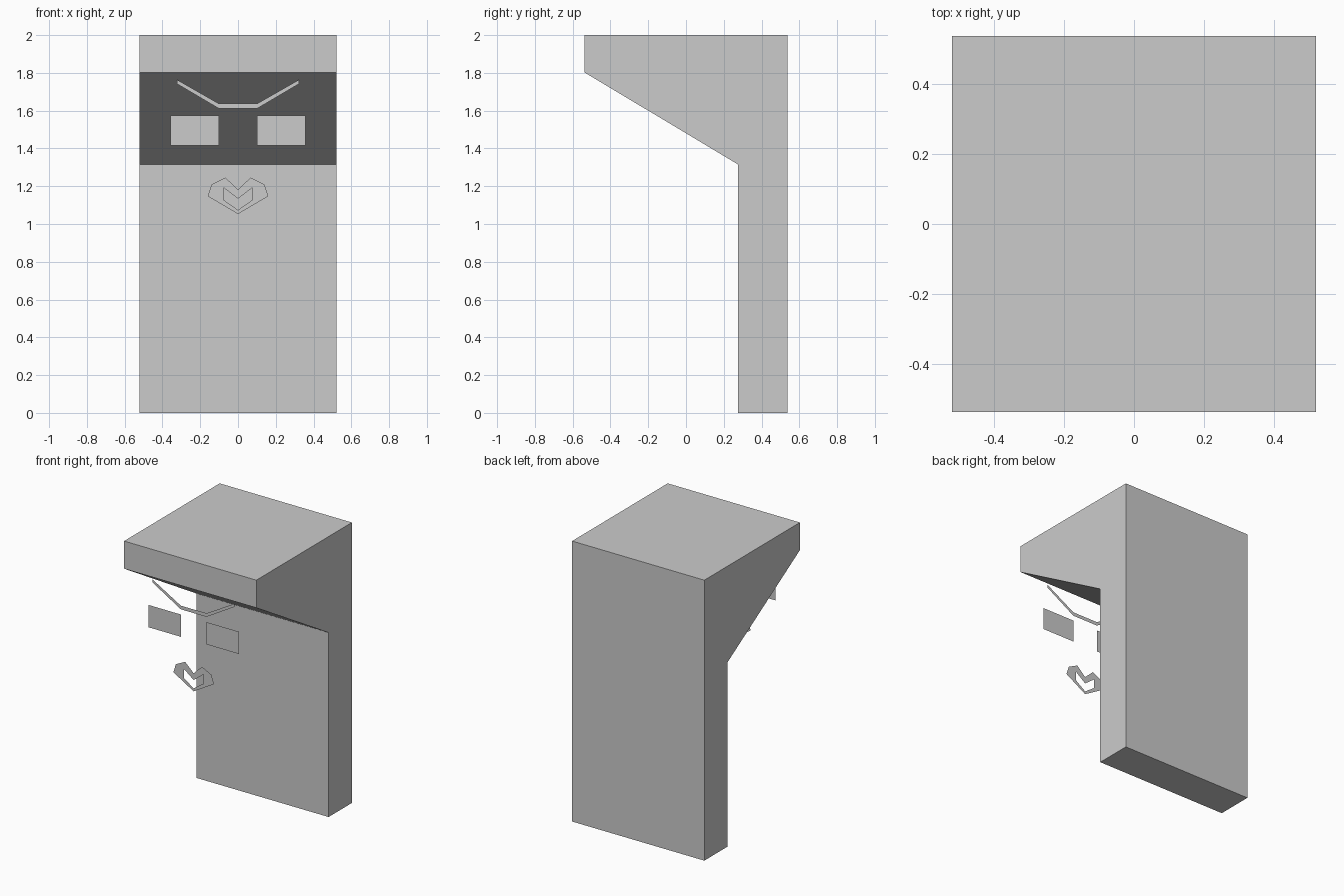
import bpy, bmesh

if "Cube" in bpy.data.objects:
    bpy.data.objects.remove(bpy.data.objects["Cube"])

HALF_W = 0.5215     # half width of the cabinet
PANEL_Y = -0.50     # plane of the flat decorations


def make_object(name, bm):
    mesh = bpy.data.meshes.new(name)
    bm.to_mesh(mesh)
    bm.free()
    obj = bpy.data.objects.new(name, mesh)
    bpy.context.collection.objects.link(obj)
    return obj


def mirrored_panel(name, half_profile):
    """Flat sheet facing -y from its left half (x, z), mirrored across x = 0."""
    bm = bmesh.new()
    face = bm.faces.new([bm.verts.new((x, PANEL_Y, z)) for x, z in half_profile])
    face.normal_update()
    if face.normal.y > 0:
        face.normal_flip()
    obj = make_object(name, bm)
    mod = obj.modifiers.new("mirror", 'MIRROR')
    mod.use_axis[0] = True
    mod.merge_threshold = 0.0005
    return obj


# Body: side profile (y, z) extruded across the width
profile = [(0.5385, 0), (0.5385, 2), (-0.5385, 2), (-0.5385, 1.803),
           (0.276, 1.315), (0.276, 0)]
bm = bmesh.new()
side = bm.faces.new([bm.verts.new((-HALF_W, y, z)) for y, z in profile])
result = bmesh.ops.extrude_face_region(bm, geom=[side])
moved = [v for v in result["geom"] if isinstance(v, bmesh.types.BMVert)]
bmesh.ops.translate(bm, verts=moved, vec=(2 * HALF_W, 0, 0))
bmesh.ops.recalc_face_normals(bm, faces=bm.faces)
make_object("body", bm)

# Brow: thin bent strip
mirrored_panel("brow", [(0, 1.637), (-0.101, 1.637), (-0.323, 1.764),
                        (-0.323, 1.742), (-0.101, 1.611), (0, 1.611)])

# Eyes: two rectangles
mirrored_panel("eyes", [(-0.357, 1.415), (-0.10, 1.415),
                        (-0.10, 1.574), (-0.357, 1.574)])

# Mouth: notched ring around an open chevron
mirrored_panel("mouth", [(0, 1.182), (-0.067, 1.246), (-0.14, 1.209),
                         (-0.16, 1.147), (0, 1.053), (0, 1.074),
                         (-0.077, 1.128), (-0.077, 1.193), (0, 1.134)])
